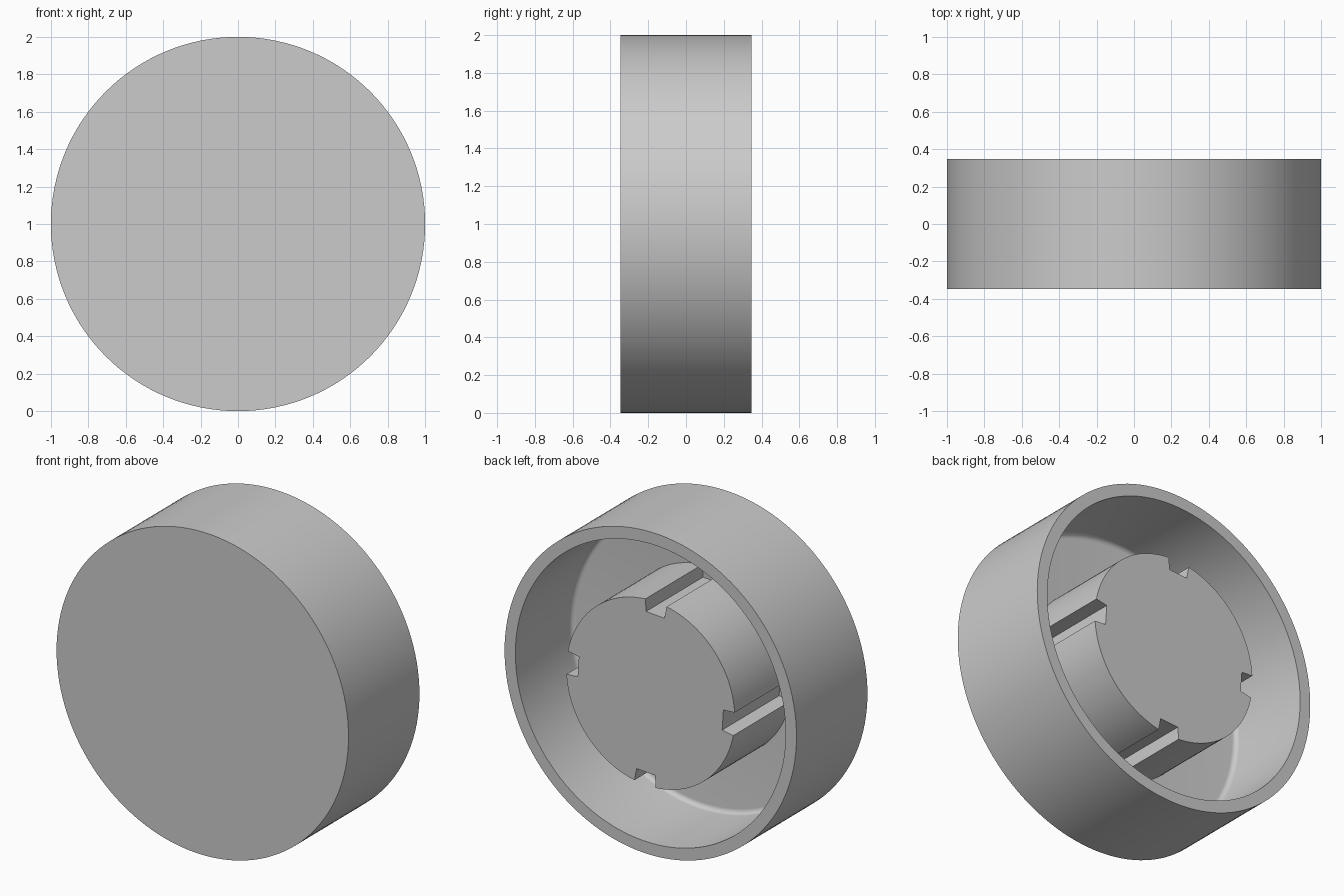
import bpy, bmesh
from math import sin, cos, radians, pi
from mathutils import Matrix, Vector

cube = bpy.data.objects.get("Cube")
if cube:
    bpy.data.objects.remove(cube, do_unlink=True)

HALF = 0.347       # half of the overall depth
FLOOR = -0.21      # y of the cavity floor
OUTER, INNER = 1.0, 0.926
FILLET = 0.03
BOSS, GROOVE = 0.577, 0.5

grey = bpy.data.materials.new("plain grey")
grey.use_nodes = True
colour = (0.6, 0.6, 0.6, 1)
grey.diffuse_color = colour
grey.node_tree.nodes["Principled BSDF"].inputs["Base Color"].default_value = colour


def finish(bm, name):
    bmesh.ops.remove_doubles(bm, verts=bm.verts, dist=1e-5)
    bmesh.ops.recalc_face_normals(bm, faces=bm.faces)
    mesh = bpy.data.meshes.new(name)
    bm.to_mesh(mesh)
    bm.free()
    obj = bpy.data.objects.new(name, mesh)
    bpy.context.collection.objects.link(obj)
    mesh.materials.append(grey)
    bpy.ops.object.select_all(action='DESELECT')
    obj.select_set(True)
    bpy.context.view_layer.objects.active = obj
    bpy.ops.object.shade_smooth_by_angle(angle=radians(32))
    return obj


# Cup: a turned profile, open at the back, with a small fillet inside
profile = [(0, -HALF), (OUTER, -HALF), (OUTER, HALF), (INNER, HALF)]
for i in range(7):
    a = i / 6 * pi / 2
    profile.append((INNER - FILLET + FILLET * cos(a),
                    FLOOR + FILLET - FILLET * sin(a)))
profile.append((0, FLOOR))
bm = bmesh.new()
verts = [bm.verts.new((r, y, 1)) for r, y in profile]
edges = [bm.edges.new(pair) for pair in zip(verts, verts[1:])]
bmesh.ops.spin(bm, geom=verts + edges, cent=(0, 0, 1), axis=(0, 1, 0),
               angle=2 * pi, steps=128)
finish(bm, "cup")

# Boss: a round core with four radial-sided grooves, flush with the rim
outline = []
for quarter in range(4):
    start = quarter * 90
    outline += [(GROOVE, start - 3.5), (GROOVE, start + 11)]
    outline += [(BOSS, start + 11 + 75.5 * i / 24) for i in range(25)]
bm = bmesh.new()
ring = [bm.verts.new((r * cos(radians(a)), HALF, 1 + r * sin(radians(a))))
        for r, a in outline]
face = bm.faces.new(ring)
base = bmesh.ops.extrude_face_region(bm, geom=[face], use_keep_orig=True)
moved = [g for g in base["geom"] if isinstance(g, bmesh.types.BMVert)]
bmesh.ops.translate(bm, verts=moved, vec=(0, FLOOR - 0.02 - HALF, 0))
finish(bm, "grooved_boss")
